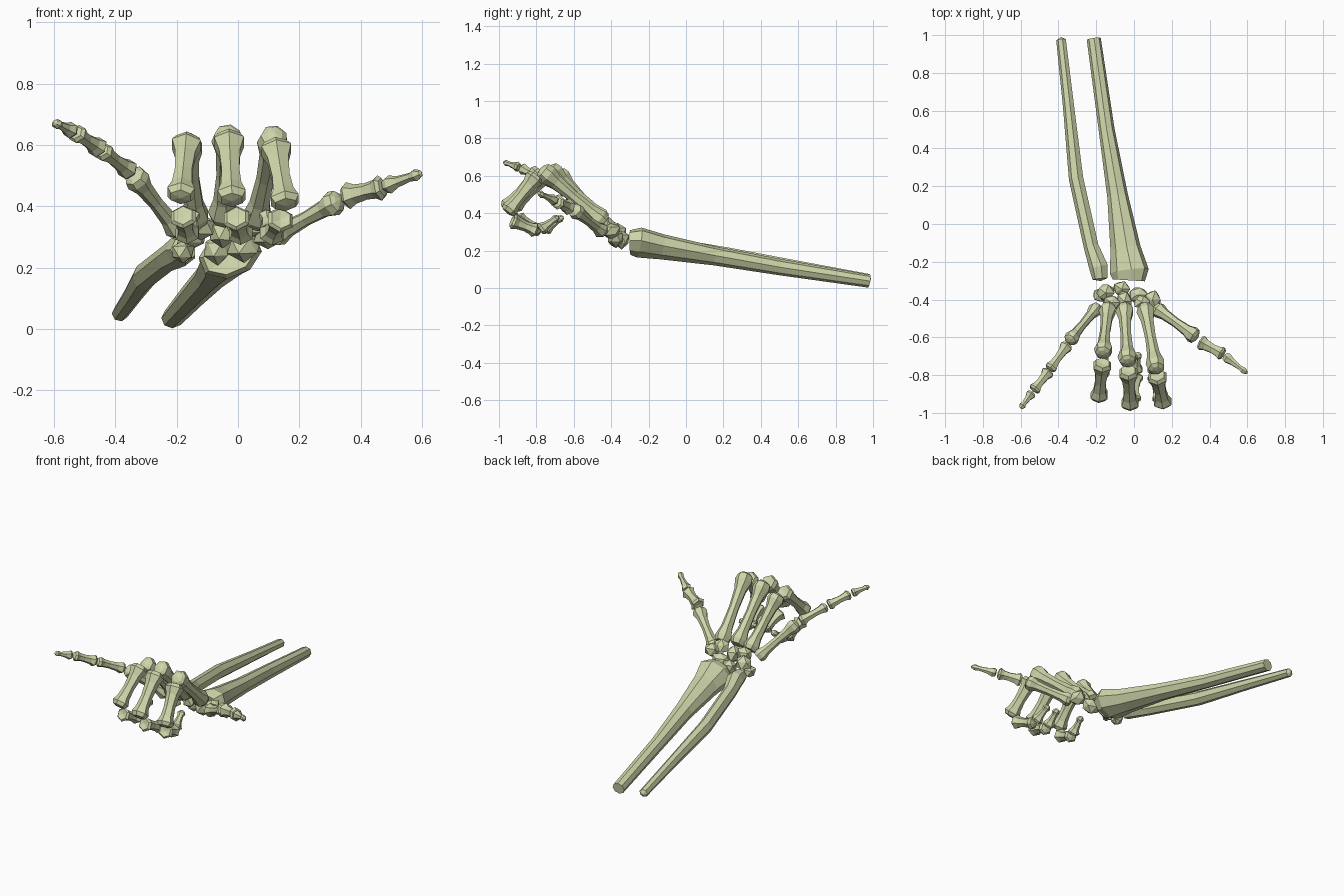
import bpy, bmesh, math, random
from mathutils import Vector

random.seed(4)
if "Cube" in bpy.data.objects:
    bpy.data.objects.remove(bpy.data.objects["Cube"])

# One pale bone colour
bone_mat = bpy.data.materials.new("pale_bone")
bone_mat.use_nodes = True
colour = (0.62, 0.67, 0.40, 1)
bone_mat.diffuse_color = colour
bone_mat.node_tree.nodes["Principled BSDF"].inputs["Base Color"].default_value = colour


def finish(name, bm):
    bmesh.ops.recalc_face_normals(bm, faces=bm.faces)
    mesh = bpy.data.meshes.new(name)
    bm.to_mesh(mesh)
    bm.free()
    mesh.materials.append(bone_mat)
    obj = bpy.data.objects.new(name, mesh)
    bpy.context.collection.objects.link(obj)
    return obj


def loft(name, rings, side, sides=6, start_cap=0.0, end_cap=0.0):
    """Rings are (centre, half width, half depth); caps are pushed out by the given amount."""
    bm = bmesh.new()
    centres = [Vector(r[0]) for r in rings]
    loops = []
    for i, (c, w, d) in enumerate(rings):
        tangent = (centres[min(i + 1, len(rings) - 1)] - centres[max(i - 1, 0)]).normalized()
        u = Vector(side)
        u = (u - tangent * u.dot(tangent)).normalized()
        v = tangent.cross(u)
        loop = []
        for k in range(sides):
            a = math.tau * (k + 0.5) / sides
            loop.append(bm.verts.new(centres[i] + u * w * math.cos(a) + v * d * math.sin(a)))
        loops.append(loop)
    for a, b in zip(loops, loops[1:]):
        for k in range(sides):
            n = (k + 1) % sides
            bm.faces.new((a[k], a[n], b[n], b[k]))
    for loop, tip, direction in ((loops[0], start_cap, centres[0] - centres[1]),
                                 (loops[-1], end_cap, centres[-1] - centres[-2])):
        middle = sum((v.co for v in loop), Vector()) / sides
        apex = bm.verts.new(middle + direction.normalized() * tip)
        for k in range(sides):
            bm.faces.new((loop[k], loop[(k + 1) % sides], apex))
    return finish(name, bm)


# Shaft profiles: (position along bone, relative width, relative depth)
METACARPAL = [(0, .75, .8), (.07, .95, 1), (.22, .66, .72), (.5, .56, .62),
              (.76, .68, .75), (.89, 1, 1.05), (.97, .85, .95), (1, .5, .6)]
PHALANX = [(0, .8, .8), (.08, 1.08, 1), (.25, .76, .75), (.55, .64, .62),
           (.78, .74, .7), (.92, 1.02, .9), (1, .75, .65)]
FINGERTIP = [(0, .8, .8), (.12, 1.05, 1), (.35, .65, .65), (.7, .5, .45),
             (.87, .72, .6), (1, .4, .35)]


def bone(name, start, end, radius, profile, side=(1, 0, 0)):
    a, b = Vector(start), Vector(end)
    rings = [(a.lerp(b, t), w * radius, d * radius) for t, w, d in profile]
    dip = -0.008 if profile is not METACARPAL else 0.0
    loft(name, rings, side, 7 if profile is METACARPAL else 6, dip, 0.006)


# Forearm: two long shafts
loft("ulna", [((-.385, .975, .05), .027, .026), ((-.345, .62, .108), .031, .034),
              ((-.305, .24, .17), .04, .044), ((-.225, -.12, .232), .041, .044),
              ((-.185, -.23, .255), .052, .052), ((-.178, -.29, .258), .042, .042)],
     (1, 0, 0), 7, 0.015, 0.012)
loft("radius", [((-.213, .98, .036), .038, .034), ((-.145, .5, .112), .042, .044),
                ((-.087, .15, .172), .056, .05), ((-.045, -.13, .22), .083, .065),
                ((-.025, -.25, .243), .108, .076), ((-.028, -.298, .243), .09, .062)],
     (.92, 0, .38), 8, 0.0, -0.015)

# Wrist: two rows of faceted pebbles, (centre, half sizes)
carpals = {
    "pisiform": ((-.18, -.375, .25), (.038, .036, .036)),
    "triquetrum": ((-.15, -.365, .30), (.045, .045, .04)),
    "lunate": ((-.065, -.345, .26), (.045, .04, .045)),
    "scaphoid": ((.02, -.375, .27), (.052, .042, .045)),
    "hamate": ((-.12, -.415, .33), (.046, .04, .042)),
    "capitate": ((-.05, -.41, .315), (.042, .052, .05)),
    "trapezoid": ((.04, -.415, .335), (.04, .036, .04)),
    "trapezium": ((.098, -.40, .305), (.045, .046, .042)),
}
for name, (centre, size) in carpals.items():
    bm = bmesh.new()
    bmesh.ops.create_icosphere(bm, subdivisions=1, radius=1)
    for v in bm.verts:
        push = random.uniform(0.95, 1.25)
        v.co = Vector(centre) + Vector(s * c * push for s, c in zip(size, v.co))
    finish(name + "_wrist_bone", bm)

# Digits: base radius, side axis, and (start, end) of each bone from the wrist outward
digits = {
    "thumb": (.043, (0, -.5, 1), [
        ((.115, -.445, .30), (.33, -.60, .42)),
        ((.35, -.625, .432), (.472, -.69, .462)),
        ((.482, -.70, .466), (.595, -.787, .507))]),
    "index": (.052, (1, 0, 0), [
        ((.058, -.44, .35), (.12, -.775, .635)),
        ((.122, -.80, .60), (.155, -.955, .405)),
        ((.14, -.93, .36), (.108, -.80, .305)),
        ((.105, -.78, .31), (.09, -.685, .38))]),
    "middle": (.052, (1, 0, 0), [
        ((-.05, -.44, .36), (-.033, -.735, .64)),
        ((-.03, -.775, .625), (-.02, -.965, .42)),
        ((-.006, -.93, .365), (.01, -.80, .305)),
        ((.012, -.78, .31), (.02, -.685, .38))]),
    "ring": (.05, (1, 0, 0), [
        ((-.138, -.44, .35), (-.165, -.69, .615)),
        ((-.167, -.735, .615), (-.187, -.925, .43)),
        ((-.18, -.90, .37), (-.165, -.775, .305)),
        ((-.16, -.755, .31), (-.145, -.66, .38))]),
    "little": (.041, (1, -.5, 0), [
        ((-.195, -.44, .32), (-.343, -.62, .505)),
        ((-.353, -.64, .515), (-.445, -.768, .582)),
        ((-.452, -.78, .588), (-.53, -.88, .64)),
        ((-.54, -.893, .645), (-.598, -.972, .672))]),
}
for digit, (radius, side, segments) in digits.items():
    last = len(segments) - 1
    for i, (start, end) in enumerate(segments):
        if i == 0:
            bone(digit + "_metacarpal", start, end, radius, METACARPAL, side)
        elif i == last:
            bone(digit + "_fingertip_bone", start, end, radius * .68, FINGERTIP, side)
        else:
            scale = 1.0 if i == 1 and digit != "little" else .85
            bone(f"{digit}_finger_bone_{i}", start, end, radius * scale, PHALANX, side)
